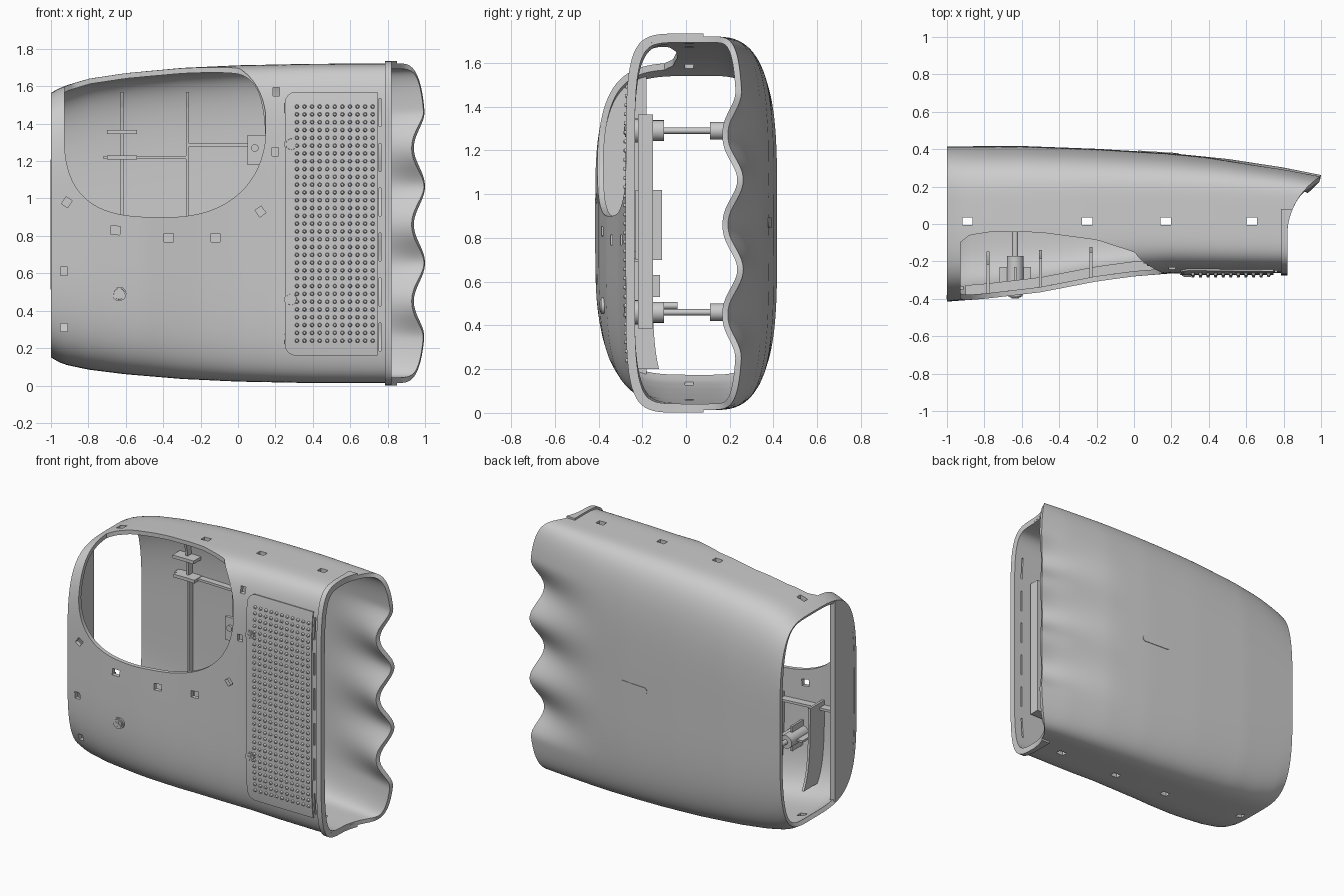
import bpy, bmesh, math
from mathutils import Matrix

if "Cube" in bpy.data.objects:
    bpy.data.objects.remove(bpy.data.objects["Cube"])

SEAM = 0.08
TOP = [(-1, 1.565), (-.94, 1.598), (-.8, 1.64), (-.6, 1.67), (-.3, 1.698), (0, 1.712), (.4, 1.72), (1, 1.722)]
BOT = [(-1, .15), (-.94, .115), (-.8, .085), (-.6, .06), (-.3, .035), (0, .021), (.4, .013), (1, .014)]
FRONT = [(-1, -.415), (-.8, -.4), (-.5, -.365), (-.2, -.307), (0, -.28), (.2, -.264), (1, -.262)]
BACK = [(-1, .415), (-.6, .417), (-.2, .402), (.2, .378), (.5, .348), (.8, .302), (1, .262)]


def lerp(tab, x):
    for (a, u), (b, v) in zip(tab, tab[1:]):
        if x <= b:
            return u + (v - u) * max(0, (x - a) / (b - a))
    return tab[-1][1]


def clamp(v):
    return max(0.0, min(1.0, v))


def section(side, x):
    """half depth, half height, mid height and squareness of one half section"""
    a = lerp(BACK, x) - SEAM if side > 0 else SEAM - lerp(FRONT, x)
    t, b = lerp(TOP, x), lerp(BOT, x)
    n = 3.6 + .5 * (x + 1) if side > 0 else 4 + 1.3 * (x + 1)
    return a, (t - b) / 2, (t + b) / 2, n


def wave(z):
    if not .245 < z < 1.475:
        return 0
    return (1 - math.cos(2 * math.pi * (z - .655) / .41)) / 2


def grip(x, z):
    f = clamp((x - .35) / .6)
    return .085 * wave(z) * f * f


def surf(side, th, x, off=0):
    a, h, c, n = section(side, x)
    co, si = max(0, math.cos(th)), math.sin(th)
    r = (co ** n + abs(si) ** n) ** (-1 / n)
    z = c + (h + off) * r * si
    y = SEAM + side * (a + off) * r * co
    if side > 0:
        y -= grip(x, z) * r * co
    return (x, y, z)


def wall_y(side, x, z):
    a, h, c, n = section(side, x)
    q = min(1, abs(z - c) / h)
    return SEAM + side * a * (1 - q ** n) ** (1 / n) - (grip(x, z) if side > 0 else 0)


def end_x(side, th):
    """right-hand end: straight in front, sweeping out into the finger grip at the back"""
    _, y, z = surf(side, th, .9)
    s = clamp((y + grip(.9, z) + .05) / .325)
    return .82 + .18 * s ** 2 - .06 * wave(z) * s ** 4


def mesh_object(name, bm):
    me = bpy.data.meshes.new(name)
    bm.to_mesh(me)
    bm.free()
    ob = bpy.data.objects.new(name, me)
    bpy.context.collection.objects.link(ob)
    return ob


def loft(name, rings, solid=True):
    """skin rings of points; solid closes the section and caps the ends"""
    bm = bmesh.new()
    vs = [[bm.verts.new(p) for p in r] for r in rings]
    m = len(rings[0])
    for r, s in zip(vs, vs[1:]):
        for j in range(m if solid else m - 1):
            k = (j + 1) % m
            bm.faces.new((r[j], r[k], s[k], s[j]))
    if solid:
        bm.faces.new(vs[0])
        bm.faces.new(vs[-1])
        bmesh.ops.recalc_face_normals(bm, faces=bm.faces)
    else:
        bm.normal_update()
        d = sum(f.normal.y * (f.calc_center_median().y - .02) for f in bm.faces)
        if d < 0:
            bmesh.ops.reverse_faces(bm, faces=bm.faces)
    return mesh_object(name, bm)


def finish(ob, thick=0, cutters=()):
    """thicken, cut, then shade smooth with sharp edges kept"""
    if thick:
        m = ob.modifiers.new("wall", 'SOLIDIFY')
        m.thickness, m.offset, m.use_even_offset = thick, -1, True
    for c in cutters:
        c.hide_render = True
        m = ob.modifiers.new("cut", 'BOOLEAN')
        m.operation, m.solver, m.object = 'DIFFERENCE', 'EXACT', c
    bpy.ops.object.select_all(action='DESELECT')
    bpy.context.view_layer.objects.active = ob
    ob.select_set(True)
    if ob.modifiers:
        bpy.ops.object.convert(target='MESH')
    bpy.ops.object.shade_smooth_by_angle(angle=math.radians(32))
    for c in cutters:
        bpy.data.objects.remove(c)


def boxes(name, items):
    """items: (x, y, z, sx, sy, sz, turn about y)"""
    bm = bmesh.new()
    for x, y, z, sx, sy, sz, rot in items:
        bmesh.ops.create_cube(bm, size=1, matrix=Matrix.Translation((x, y, z))
                              @ Matrix.Rotation(rot, 4, 'Y') @ Matrix.Diagonal((sx, sy, sz, 1)))
    return mesh_object(name, bm)


def rods(name, items, seg=24):
    """items: (x, z, y0, y1, r0, r1), cones along y"""
    bm = bmesh.new()
    for x, z, y0, y1, r0, r1 in items:
        bmesh.ops.create_cone(bm, cap_ends=True, segments=seg, radius1=r0, radius2=r1, depth=y1 - y0,
                              matrix=Matrix.Translation((x, (y0 + y1) / 2, z)) @ Matrix.Rotation(-math.pi / 2, 4, 'X'))
    ob = mesh_object(name, bm)
    finish(ob)
    return ob


def rib(name, side, p, q, depth, w=.016):
    """stiffener following the inside of the wall from p to q in (x, z)"""
    L = math.dist(p, q)
    nx, nz = (q[1] - p[1]) / L * w / 2, -(q[0] - p[0]) / L * w / 2
    rings = []
    for i in range(17):
        x, z = (p[k] + (q[k] - p[k]) * i / 16 for k in (0, 1))
        y0 = wall_y(side, x, z) - side * .015
        y1 = y0 - side * (depth + .015)
        rings.append([(x - nx, y0, z - nz), (x + nx, y0, z + nz), (x + nx, y1, z + nz), (x - nx, y1, z - nz)])
    loft(name, rings)


def half_shell(name, side, steps, x0=-1, off=0):
    ths = [math.pi * (i / steps - .5) for i in range(steps + 1)]
    return loft(name, [[surf(side, t, x0 + (end_x(side, t) - x0) * u / 44, off) for t in ths]
                       for u in range(45)], False)


# window cutter: rounded opening that runs over the top edge
rings = []
for i in range(49):
    t = -math.cos(math.pi * i / 48) * .995
    x = -.39 + .54 * t
    e = 3 if t < 0 else 2.3
    lo = 1.4 - .5 * (1 - abs(t) ** e) ** (1 / e)
    hi = 2 if t < 0 else 1.4 + .35 * (1 - t ** 4) ** .5
    yb = lerp([(-.93, -.1), (-.88, -.06), (-.75, -.04), (-.5, -.045), (-.2, -.085), (0, -.15), (.15, -.24)], x)
    rings.append([(x, -1, lo), (x, yb, lo), (x, yb, hi), (x, -1, hi)])
window = loft("window_cutter", rings)

# small fixing holes: front face, top and bottom edges, dashed slit by the collar
holes = [(x, wall_y(-1, x, z), z, sx, .12, .045, r) for x, z, sx, r in (
    (.205, 1.57, .035, 0), (.2, 1.25, .035, 0), (-.915, .98, .04, .6), (-.655, .83, .05, .1),
    (-.37, .79, .05, 0), (-.12, .79, .05, 0), (.12, .93, .04, -.6), (-.93, .61, .036, 0), (-.93, .31, .036, 0))]
for x in (-.89, -.25, .17, .63):
    holes += [(x, .015, lerp(tab, x), .055, .04, .12, 0) for tab in (TOP, BOT)]
holes += [(.76, -.26, z, .01, .1, .15, 0) for z in (.26, .5, .74, .98, 1.22, 1.46)]
finish(half_shell("front_housing", -1, 96), .028, (window, boxes("hole_cutter", holes)))
finish(half_shell("back_housing", 1, 144), .028)
finish(half_shell("end_collar", -1, 96, .785, .013), .03)

# flat return across the front part of the left end
pts = [surf(-1, math.pi * (i / 96 - .5), -1) for i in range(97)]
pts = [p for p in pts if p[1] < -.18]
pts = [(-1, -.18, pts[0][2])] + pts + [(-1, -.18, pts[-1][2])]
loft("left_end_plate", [[(x, min(-.18, y + (x + 1) * .3), .86 + (z - .86) * .995) for _, y, z in pts] for x in (-1, -.965)])

# grille panel with a field of small studs
rings = []
for i in range(21):
    x = .25 + .495 * (i / 20) ** 1.6
    d = .06 * (1 - math.sqrt(1 - (1 - clamp((x - .25) / .06)) ** 2))
    lo, hi = .16 + d, 1.57 - d
    zs = [lo + (hi - lo) * k / 24 for k in range(25)]
    rings.append([(x, wall_y(-1, x, z) - .009, z) for z in zs])
finish(loft("grille_panel", rings, False), .02)
studs = []
for i in range(11):
    for k in range(31):
        x, z = .315 + .0405 * i, .24 + .0417 * k
        y = wall_y(-1, x, z)
        studs.append((x, z, y - .022, y - .005, .007, .012))
rods("grille_studs", studs, 10)

# screws with cross heads, and the pillars behind them
SCREWS = [(.285, 1.29), (.285, .46), (-.635, .49)]
for i, (x, z) in enumerate(SCREWS):
    y = wall_y(-1, x, z)
    rods(f"screw_{i}", [(x, z, y - .016, y + .02, .029, .034), (x, z, y - .011, y + .02, .038, .038)])
    boxes(f"screw_cross_{i}", [(x, y - .016, z, .04, .008, .009, r) for r in (.4, .4 + math.pi / 2)])
    yb = wall_y(1, x, z) - .02
    f = y + .02
    if x > 0:
        rods(f"pillar_{i}", [(x, z, f, -.16, .055, .055), (x, z, -.16, -.1, .048, .048),
                             (x, z, -.1, .12, .014, .014), (x, z, .11, yb, .04, .04)])
    else:
        rods(f"boss_{i}", [(x, z, f, -.17, .045, .045), (x, z, -.17, -.04, .016, .016)])
        boxes(f"boss_fins_{i}", [(x, (f - .23) / 2, z, .17, -.23 - f, .014, r) for r in (0, math.pi / 2)])

# stiffening ribs
for i, x in enumerate((-.78, -.5, -.23)):
    rib(f"front_rib_{i}", -1, (x, .2), (x, .74), .15 if x < -.3 else .13)
rib("front_cross_rib", -1, (-.9, .7), (.2, .7), .05)
for i, (p, q) in enumerate((((-.62, .25), (-.62, 1.57)), ((-.27, .25), (-.27, 1.57)),
                            ((-.72, 1.22), (-.27, 1.22)), ((-.27, 1.285), (.25, 1.285)))):
    rib(f"back_rib_{i}", 1, p, q, .04)
for i, z in enumerate((1.22, 1.355)):
    rib(f"back_clip_{i}", 1, (-.7, z), (-.54, z), .08, .022)

# speaker frame, circuit block and mounting tab
boxes("speaker_frame", [(x, -.185, .875, .03, .07, .98, 0) for x in (.34, .68)]
      + [(.51, -.185, z, .37, .07, .03, 0) for z in (.4, 1.35)])
boxes("speaker_block", [(.5, -.17, .86, .26, .12, .32, 0), (.5, -.16, .58, .2, .08, .1, 0)])
boxes("mounting_tab", [(.1, -.2, 1.26, .1, .02, .16, 0)])
rods("mounting_tab_pin", [(.09, 1.27, -.225, -.2, .02, .02)])

# long pill inset on the back
pill = []
for i in range(32):
    a = 2 * math.pi * i / 32
    pill.append((.13 + math.copysign(.085, math.cos(a)) + .024 * math.cos(a), .87 + .024 * math.sin(a)))
finish(loft("back_pill", [[(x, wall_y(1, x, z) + d, z) for x, z in pill] for d in (-.015, .004)]))
